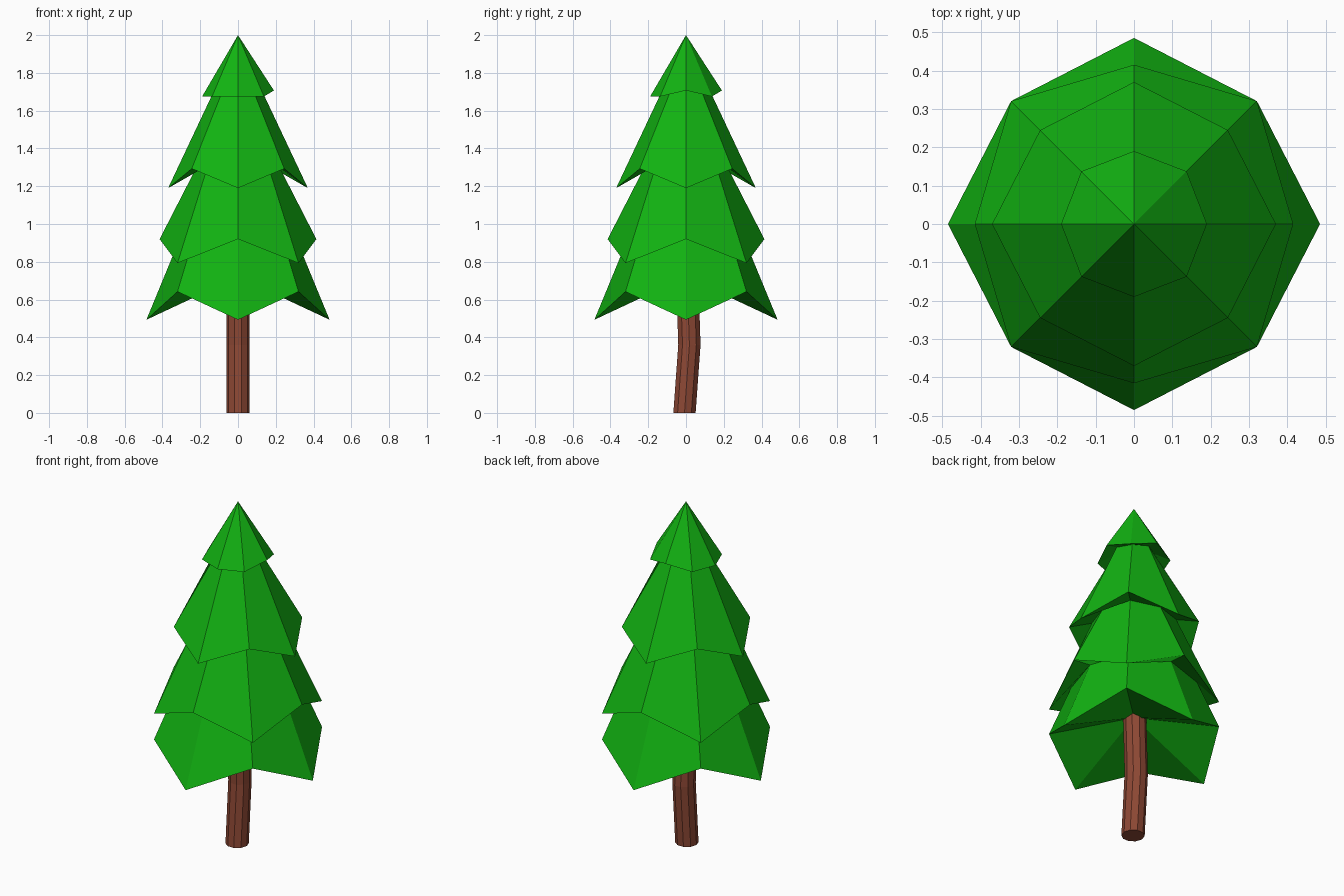
import bpy, bmesh
from math import cos, sin, pi

if "Cube" in bpy.data.objects:
    bpy.data.objects.remove(bpy.data.objects["Cube"])


def material(name, rgb):
    m = bpy.data.materials.new(name)
    m.diffuse_color = (*rgb, 1)
    m.use_nodes = True
    m.node_tree.nodes["Principled BSDF"].inputs["Base Color"].default_value = m.diffuse_color
    return m


def loft(name, rings, mat):
    """Skin a list of vertex rings; a ring of one point makes a fan."""
    bm = bmesh.new()
    loops = [[bm.verts.new(p) for p in ring] for ring in rings]
    for a, b in zip(loops, loops[1:]):
        n = max(len(a), len(b))
        for i in range(n):
            j = (i + 1) % n
            quad = [a[i % len(a)], a[j % len(a)], b[j % len(b)], b[i % len(b)]]
            bm.faces.new(list(dict.fromkeys(quad)))
    for end in (loops[0], loops[-1]):
        if len(end) > 2:
            bm.faces.new(end)
    bmesh.ops.recalc_face_normals(bm, faces=bm.faces)
    me = bpy.data.meshes.new(name)
    bm.to_mesh(me)
    bm.free()
    me.materials.append(mat)
    ob = bpy.data.objects.new(name, me)
    bpy.context.collection.objects.link(ob)
    return ob


def star_ring(r_main, z_main, r_diag, z_diag):
    """Eight points alternating between axis and diagonal directions."""
    pts = []
    for i in range(8):
        r, z = (r_diag, z_diag) if i % 2 else (r_main, z_main)
        pts.append((r * cos(i * pi / 4), r * sin(i * pi / 4), z))
    return pts


green = material("needles", (0.006, 0.45, 0.006))
brown = material("bark", (0.27, 0.065, 0.035))

# Top tier rim: the two tips on +x and +y are lifted a little
top_rim = star_ring(0.19, 1.675, 0.194, 1.675)
for i in (0, 2):
    top_rim[i] = (*top_rim[i][:2], 1.707)

# Foliage: each tier flares to a rim, then tucks in to the next tier
loft("foliage", [
    [(0, 0, 2.0)],
    top_rim,
    star_ring(0.12, 1.72, 0.107, 1.72),
    star_ring(0.37, 1.19, 0.346, 1.293),
    star_ring(0.22, 1.30, 0.225, 1.31),
    star_ring(0.415, 0.92, 0.453, 0.793),
    star_ring(0.305, 0.93, 0.335, 0.92),
    star_ring(0.485, 0.493, 0.453, 0.642),
    [(0, 0, 0.72)],
], green)

# Trunk: ten-sided and slightly bent along y
path = [(-0.008, 0), (0.018, 0.36), (0.005, 0.76)]
loft("trunk", [[(0.062 * cos(i * pi / 5), y + 0.062 * sin(i * pi / 5), z)
                for i in range(10)] for y, z in path], brown)
